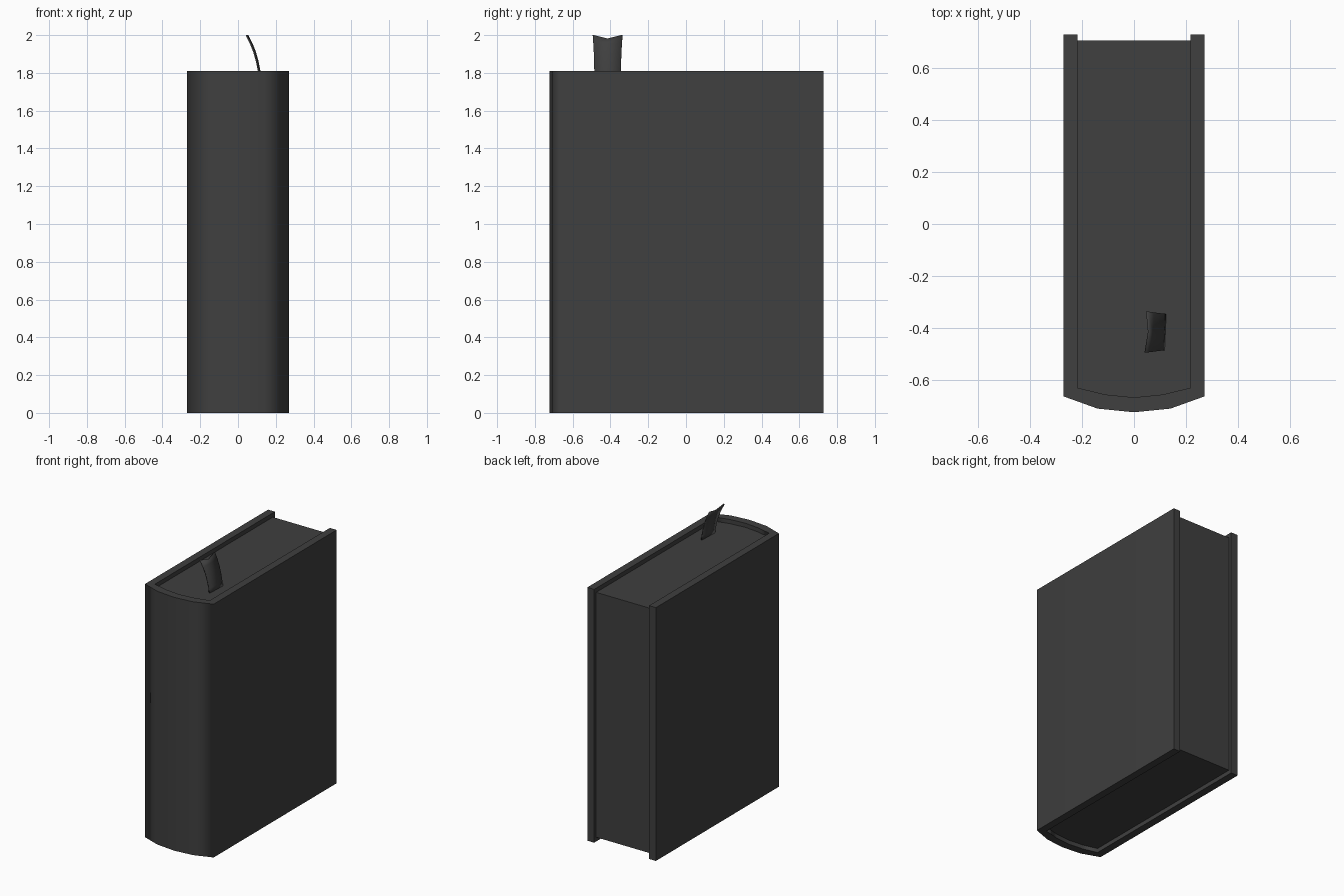
import bpy, bmesh, math

cube = bpy.data.objects.get("Cube")
if cube:
    bpy.data.objects.remove(cube, do_unlink=True)

HEIGHT = 1.81
RECESS = 0.03
BACK = 0.727

grey = bpy.data.materials.new("charcoal_grey")
grey.use_nodes = True
colour = (0.05, 0.05, 0.05, 1)
grey.diffuse_color = colour
grey.node_tree.nodes["Principled BSDF"].inputs["Base Color"].default_value = colour


def add_object(name, bm, smooth_angle):
    bmesh.ops.recalc_face_normals(bm, faces=bm.faces)
    mesh = bpy.data.meshes.new(name)
    bm.to_mesh(mesh)
    bm.free()
    mesh.materials.append(grey)
    obj = bpy.data.objects.new(name, mesh)
    bpy.context.collection.objects.link(obj)
    bpy.ops.object.select_all(action="DESELECT")
    obj.select_set(True)
    bpy.context.view_layer.objects.active = obj
    bpy.ops.object.shade_smooth_by_angle(angle=math.radians(smooth_angle))
    return obj


def prism(name, outline, bottom, top):
    """Extrude a plan outline straight up, with large faces ruling the shading."""
    bm = bmesh.new()
    base = bm.faces.new([bm.verts.new((x, y, bottom)) for x, y in outline])
    walls = bmesh.ops.extrude_face_region(bm, geom=[base])["geom"]
    for v in walls:
        if isinstance(v, bmesh.types.BMVert):
            v.co.z = top
    obj = add_object(name, bm, 78)
    weighted = obj.modifiers.new("even_shading", "WEIGHTED_NORMAL")
    weighted.keep_sharp = True
    return obj


def mirrored(half):
    """Complete a half profile that ends on the centre line."""
    return half + [(-x, y) for x, y in reversed(half[:-1])]


# Plan profiles, from the back edge round the rounded spine
outer = mirrored([(0.271, BACK), (0.271, -0.662), (0.14, -0.709), (0, -0.723)])
inner = [(0.217, -0.629), (0.11, -0.655), (0, -0.666)]
cover_inside = mirrored([(0.217, BACK)] + inner)
page_outline = mirrored([(0.217, 0.704)] + inner)

# Cover: both boards and the spine in one wrapped shell
prism("cover", outer + cover_inside[::-1], 0, HEIGHT)

# Page block, set in from the cover's edges
prism("page_block", page_outline, RECESS, HEIGHT - RECESS)

# Bookmark ribbon: a curved strip with a swallow-tail end
path = [(0.118, 1.77), (0.112, 1.81), (0.102, 1.86), (0.088, 1.91), (0.070, 1.955), (0.047, 2.0)]
bm = bmesh.new()
rows = []
for i, (x, z) in enumerate(path):
    t = i / (len(path) - 1)
    last = i == len(path) - 1
    half_width = 0.07 + 0.009 * t ** 2
    row = []
    for side in (-1, 0, 1):
        notch = 0.02 if last and side == 0 else 0
        row.append(bm.verts.new((x + 0.003 * side + notch / 2,
                                 -0.415 + side * half_width, z - notch)))
    rows.append(row)
for low, high in zip(rows, rows[1:]):
    for j in range(2):
        bm.faces.new((low[j], low[j + 1], high[j + 1], high[j]))
ribbon = add_object("bookmark_ribbon", bm, 40)
thickness = ribbon.modifiers.new("thickness", "SOLIDIFY")
thickness.thickness = 0.008
thickness.offset = 0
